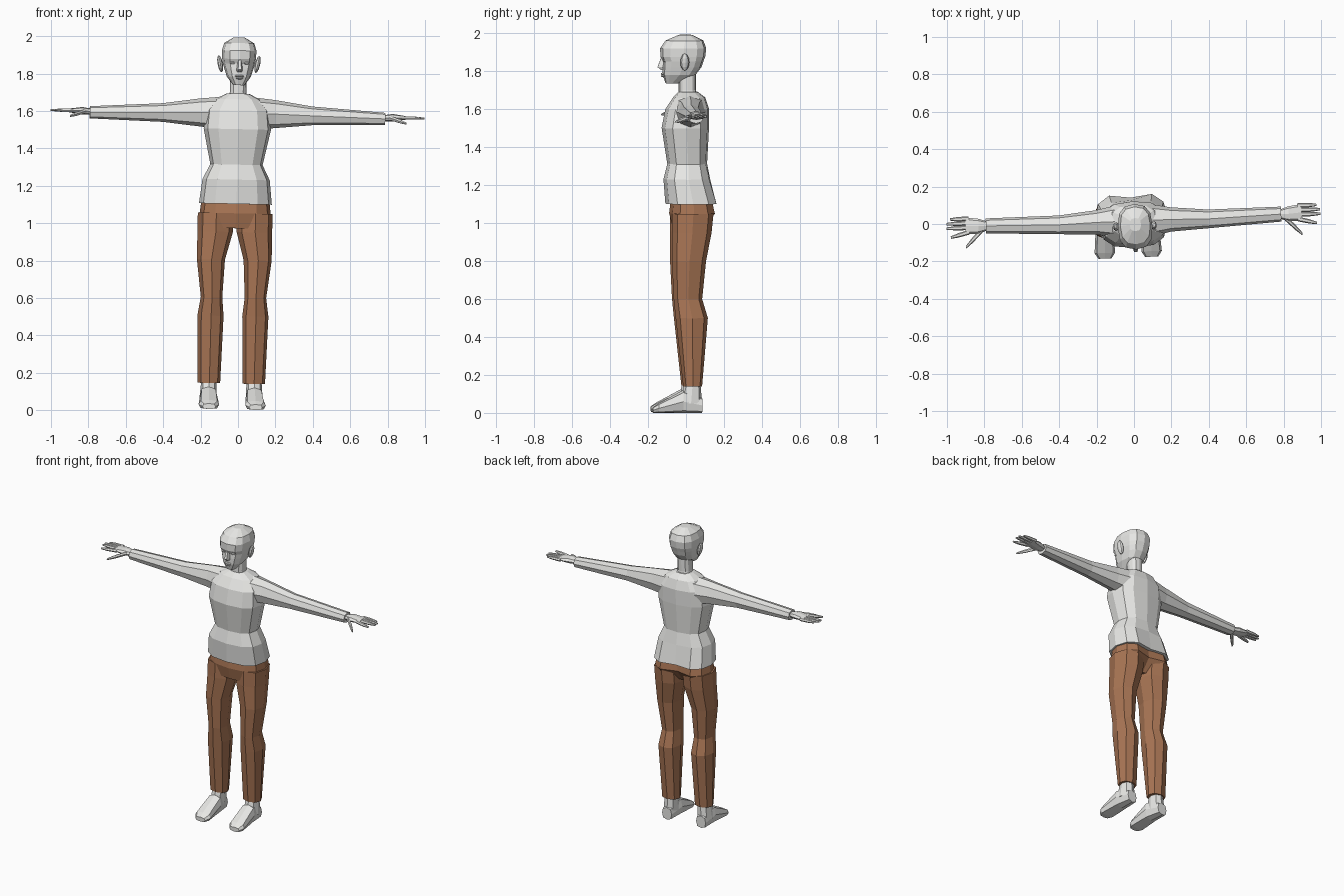
import bpy, bmesh
from math import sin, cos, pi, copysign
from mathutils import Matrix, Vector

cube = bpy.data.objects.get("Cube")
if cube:
    bpy.data.objects.remove(cube)

# The figure leans and turns a touch from a symmetric stance
POSE = (Matrix.Translation((-0.0375, 0, 0.003)) @ Matrix.Rotation(0.04, 4, 'Z')
        @ Matrix.Rotation(0.0225, 4, 'Y'))


def material(name, color):
    mat = bpy.data.materials.new(name)
    mat.use_nodes = True
    mat.diffuse_color = color
    mat.node_tree.nodes["Principled BSDF"].inputs["Base Color"].default_value = color
    return mat


GREY = material("pale grey", (0.8, 0.8, 0.78, 1))
BROWN = material("trouser brown", (0.4, 0.18, 0.09, 1))


def finish(name, bm, mat, mirror):
    """Turn the mesh into a posed object, mirrored to the other side if paired."""
    bmesh.ops.recalc_face_normals(bm, faces=bm.faces)
    mesh = bpy.data.meshes.new(name)
    bm.to_mesh(mesh)
    bm.free()
    mesh.materials.append(mat)
    obj = bpy.data.objects.new(name, mesh)
    bpy.context.collection.objects.link(obj)
    obj.matrix_world = POSE
    if mirror:
        modifier = obj.modifiers.new("Mirror", 'MIRROR')
        modifier.use_mirror_merge = False


def rounded(value, power):
    """Push a sine or cosine outward for a squarer cross-section."""
    return copysign(abs(value) ** (2 / power), value)


def loft(name, axis, rings, mat=GREY, sides=8, power=2.3, mirror=False, cleft=False):
    """Skin rounded rings; each ring is (position, u low, u high, v low, v high)."""
    bm = bmesh.new()
    loops = []
    for position, u_low, u_high, v_low, v_high in rings:
        loop = []
        for k in range(sides):
            angle = 2 * pi * k / sides
            across = rounded(cos(angle), power)
            along = rounded(sin(angle), power)
            u = (u_low + u_high) / 2 + across * (u_high - u_low) / 2
            v = (v_low + v_high) / 2 + along * (v_high - v_low) / 2
            if cleft and k * 4 == sides:
                # Crease down the middle of the back, fading out upward
                v -= max(0, min(0.04, (1.25 - position) / 5))
            place = {'x': (position, u, v), 'y': (u, position, v), 'z': (u, v, position)}
            loop.append(bm.verts.new(place[axis]))
        loops.append(loop)
    for lower, upper in zip(loops, loops[1:]):
        for k in range(sides):
            bm.faces.new((lower[k - 1], lower[k], upper[k], upper[k - 1]))
    bm.faces.new(loops[0])
    bm.faces.new(loops[-1])
    finish(name, bm, mat, mirror)


def body(name, rows, **options):
    """Centred upright loft; each row is (height, half width, front, back)."""
    rings = [(height, -half, half, front, back) for height, half, front, back in rows]
    loft(name, 'z', rings, sides=12, power=2.6, **options)


def digit(name, base, tip, radius):
    """Tapered finger or thumb from base to tip."""
    rings = []
    for travel, thickness in ((0, 1), (0.6, 0.9), (1, 0.5)):
        x, y, z = Vector(base).lerp(Vector(tip), travel)
        wide = radius * thickness
        flat = wide * 0.8
        rings.append((x, y - wide, y + wide, z - flat, z + flat))
    loft(name, 'x', rings, sides=6, mirror=True)


def ellipsoid(name, centre, radii, tilt=0, mirror=False):
    bm = bmesh.new()
    bmesh.ops.create_uvsphere(
        bm, u_segments=8, v_segments=6, radius=1,
        matrix=Matrix.Translation(centre) @ Matrix.Rotation(tilt, 4, 'Y')
        @ Matrix.Diagonal((*radii, 1)))
    finish(name, bm, GREY, mirror)


# Shirt
body("shirt", [(1.1, .195, -.11, .17), (1.23, .18, -.12, .13), (1.31, .14, -.1, .11),
               (1.5, .18, -.13, .12), (1.6, .17, -.11, .12), (1.66, .12, -.07, .1),
               (1.69, .06, -.04, .06)], cleft=True)
loft("sleeves", 'x', [(.1, -.07, .1, 1.5, 1.67), (.2, -.05, .08, 1.51, 1.66),
                      (.4, -.04, .06, 1.53, 1.63), (.79, -.02, .06, 1.54, 1.605)],
     mirror=True)

# Trousers
body("trouser_seat", [(1.13, .18, -.08, .14), (1.05, .19, -.09, .16),
                      (.97, .18, -.07, .1)], mat=BROWN, cleft=True)
loft("trouser_legs", 'z', [(1.05, .01, .2, -.08, .14), (.95, .01, .2, -.08, .13),
                           (.8, .05, .2, -.08, .1), (.6, .06, .175, -.07, .08),
                           (.5, .05, .19, -.06, .11), (.14, .06, .18, -.02, .08)],
     mat=BROWN, mirror=True)

# Feet
loft("ankles", 'z', [(.17, .08, .16, -.01, .07), (.05, .08, .17, -.04, .08)], mirror=True)
loft("feet", 'y', [(.08, .09, .16, 0, .08), (-.02, .075, .17, 0, .12),
                   (-.15, .07, .18, 0, .05), (-.18, .09, .16, 0, .03)],
     power=3, mirror=True)

# Hands
HAND_HEIGHT = 1.58
loft("palms", 'x', [(.77, 0, .04, 1.56, 1.59), (.83, -.02, .06, 1.56, 1.6),
                    (.9, -.02, .07, 1.57, 1.59)], mirror=True)
for place, finger in enumerate(("index", "middle", "ring", "little")):
    y = 0.024 * place - 0.01
    reach = 1 if finger in ("middle", "ring") else 0.98
    splay = 0.025 if finger == "index" else 0
    digit(finger + "_fingers", (.88, y, HAND_HEIGHT), (reach, y - splay, HAND_HEIGHT), .013)
digit("thumbs", (.81, 0, HAND_HEIGHT), (.9, -.09, HAND_HEIGHT - .03), .016)

# Neck and head
body("neck", [(1.65, .05, -.04, .06), (1.7, .044, -.04, .05), (1.8, .044, -.04, .05)])
body("head", [(1.735, .03, -.11, -.04), (1.78, .064, -.125, .05), (1.82, .077, -.126, .08),
              (1.85, .086, -.124, .09), (1.875, .09, -.137, .1), (1.92, .093, -.138, .105),
              (1.96, .08, -.11, .09), (1.99, .03, -.04, .03)])

# Face
loft("nose", 'z', [(1.87, -.01, .01, -.135, -.1), (1.82, -.016, .016, -.155, -.1),
                   (1.805, -.014, .014, -.135, -.1)], sides=6)
ellipsoid("upper_lip", (0, -.122, 1.784), (.024, .013, .007))
ellipsoid("lower_lip", (0, -.12, 1.773), (.02, .013, .007))
ellipsoid("eyes", (.036, -.113, 1.855), (.018, .012, .009), mirror=True)
ellipsoid("ears", (.1, -.012, 1.848), (.014, .024, .046), tilt=.2, mirror=True)
